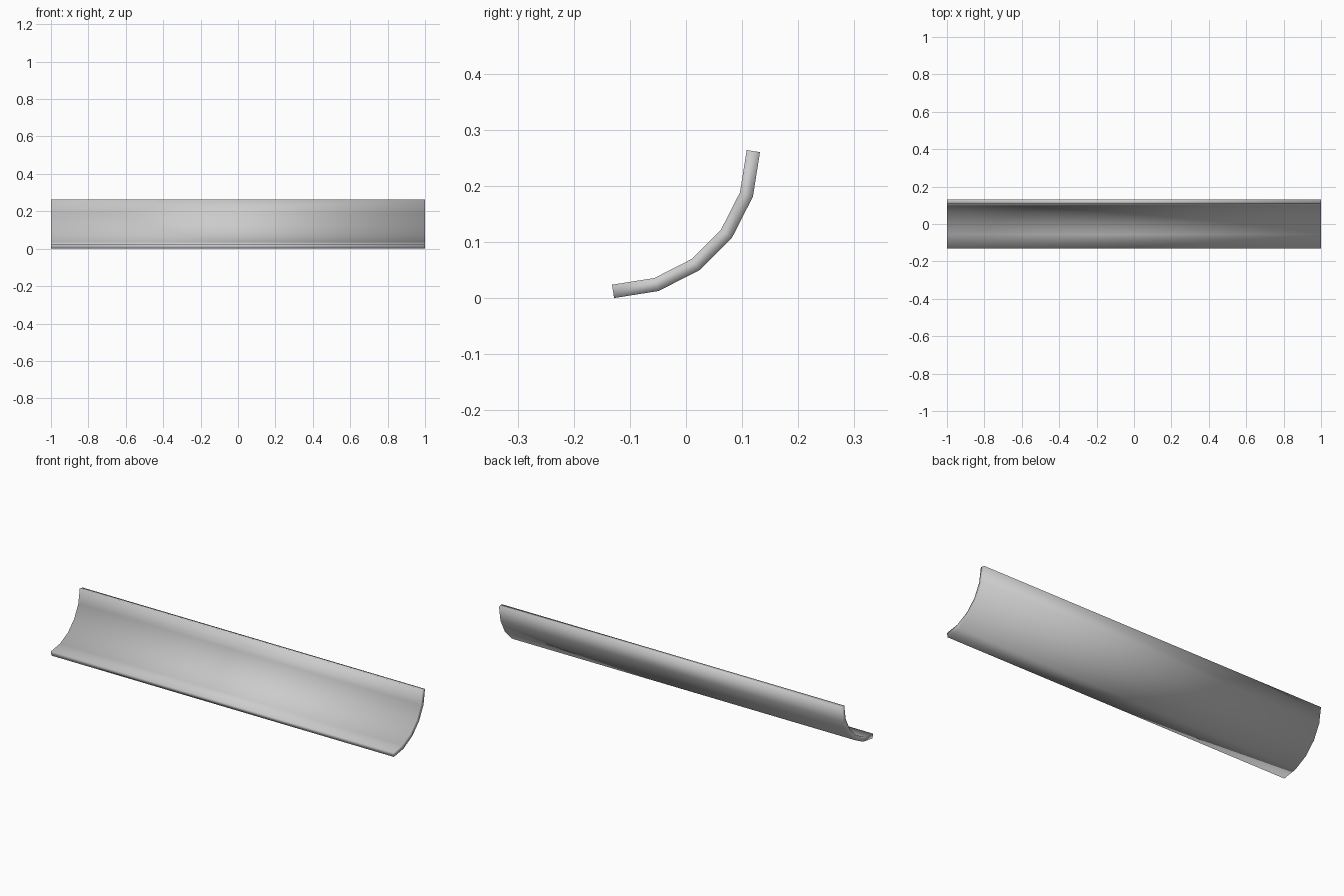
import bpy, math

if "Cube" in bpy.data.objects:
    bpy.data.objects.remove(bpy.data.objects["Cube"])

# Quarter-round curved panel: five flat facets swept along x
R, T, N = 0.25, 0.024, 5
CY, CZ = -0.13, 0.2619

verts = []
for i in range(N + 1):
    a = math.radians(90) * i / N
    y, z = CY + R * math.sin(a), CZ - R * math.cos(a)
    verts += [(-1, y, z), (1, y, z)]
faces = [(2 * i, 2 * i + 1, 2 * i + 3, 2 * i + 2) for i in range(N)]

mesh = bpy.data.meshes.new("curved_panel")
mesh.from_pydata(verts, [], faces)
panel = bpy.data.objects.new("curved_panel", mesh)
bpy.context.collection.objects.link(panel)

# Wall thickness, centred on the arc
wall = panel.modifiers.new("wall", 'SOLIDIFY')
wall.thickness = T
wall.offset = 0
wall.use_even_offset = True

# Smooth all over, so the rims shade softly
mesh.shade_smooth()
